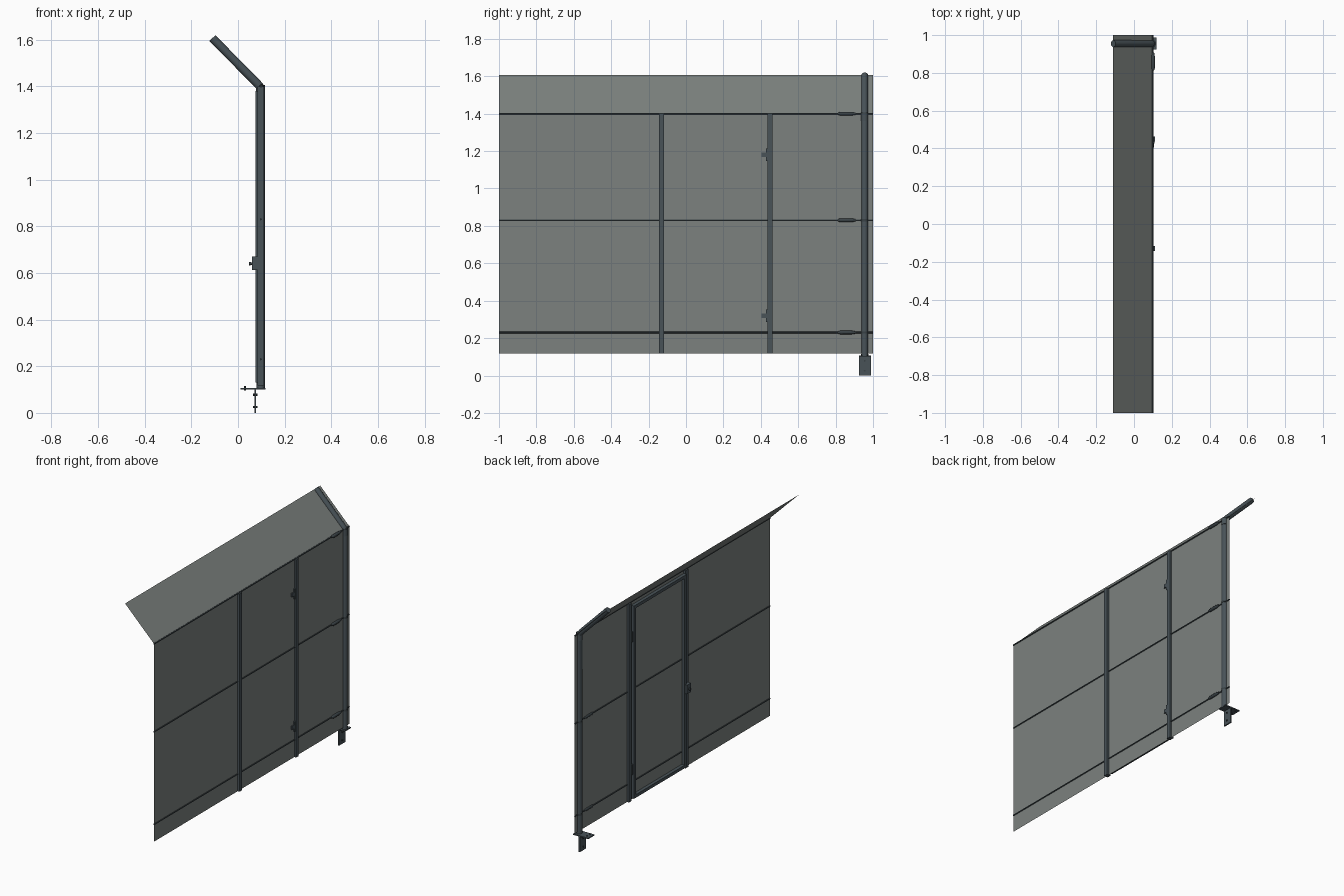
import bpy, bmesh, math
from mathutils import Vector

if "Cube" in bpy.data.objects:
    bpy.data.objects.remove(bpy.data.objects["Cube"])


def material(name, rgb):
    m = bpy.data.materials.new(name)
    m.diffuse_color = (*rgb, 1)
    m.use_nodes = True
    m.node_tree.nodes["Principled BSDF"].inputs["Base Color"].default_value = m.diffuse_color
    return m


PANEL = material("grey green mesh", (0.20, 0.22, 0.21))
STEEL = material("dark steel", (0.065, 0.085, 0.097))
WIRE = material("dark wire", (0.042, 0.055, 0.062))
PX = 0.098          # plane of the fence
POST_Y = 0.955


def add(name, bm, mat, smooth=False):
    me = bpy.data.meshes.new(name)
    bmesh.ops.recalc_face_normals(bm, faces=bm.faces)
    bm.to_mesh(me)
    bm.free()
    me.materials.append(mat)
    ob = bpy.data.objects.new(name, me)
    bpy.context.collection.objects.link(ob)
    if smooth:
        bpy.ops.object.select_all(action='DESELECT')
        ob.select_set(True)
        bpy.context.view_layer.objects.active = ob
        bpy.ops.object.shade_smooth_by_angle(angle=math.radians(40))
    return ob


def box(name, x, y, z, mat=STEEL):
    """Box from (min, max) pairs."""
    bm = bmesh.new()
    bmesh.ops.create_cube(bm, size=1)
    for v in bm.verts:
        v.co = Vector([(a + b) / 2 + c * (b - a)
                       for (a, b), c in zip((x, y, z), v.co)])
    return add(name, bm, mat)


def tube(name, path, r, mat=STEEL, sides=16):
    """Round bar swept along points; r is a radius or one radius per point."""
    pts = [Vector(p) for p in path]
    rad = r if isinstance(r, (list, tuple)) else [r] * len(pts)
    bm = bmesh.new()
    rings = []
    for i, p in enumerate(pts):
        a = (p - pts[max(i - 1, 0)]).normalized()
        b = (pts[min(i + 1, len(pts) - 1)] - p).normalized()
        t = (a + b).normalized()
        u = t.cross(Vector((0, 1, 0)) if abs(t.y) < 0.9 else Vector((1, 0, 0))).normalized()
        w = t.cross(u)
        rings.append([bm.verts.new(p + rad[i] * (u * math.cos(k) + w * math.sin(k)))
                      for k in (2 * math.pi * j / sides for j in range(sides))])
    for lo, hi in zip(rings, rings[1:]):
        for j in range(sides):
            n = (j + 1) % sides
            bm.faces.new((lo[j], lo[n], hi[n], hi[j]))
    bm.faces.new(rings[0])
    bm.faces.new(rings[-1])
    return add(name, bm, mat, True)


# Mesh sheet: upright fence with a leaning top strip
bm = bmesh.new()
profile = [(PX, 0.118), (PX, 1.40), (-0.11, 1.607)]
rows = [[bm.verts.new((x, y, z)) for y in (-1, 1)] for x, z in profile]
for a, b in zip(rows, rows[1:]):
    bm.faces.new((a[0], a[1], b[1], b[0]))
add("fence_sheet", bm, PANEL)

# Main post with its leaning arm and the collar at the bend
tube("main_post", [(PX - 0.001, POST_Y, 0.105), (PX - 0.001, POST_Y, 1.385),
                   (PX - 0.005, POST_Y, 1.40), (PX - 0.015, POST_Y, 1.412),
                   (-0.11, POST_Y, 1.607)], 0.018)
tube("post_collar", [(PX - 0.001, POST_Y, 1.36), (PX - 0.001, POST_Y, 1.40)], 0.0195)

# Ground bracket with bolts
box("base_plate", (0.01, 0.118), (0.925, 0.988), (0.1, 0.107))
box("ground_fin", (0.07, 0.078), (0.925, 0.988), (0, 0.1))
for z in (0.025, 0.078):
    tube("fin_bolt", [(0.065, POST_Y, z), (0.084, POST_Y, z)], 0.005, WIRE, 8)
for y in (0.94, 0.972):
    tube("plate_bolt", [(0.03, y, 0.096), (0.03, y, 0.115)], 0.004, WIRE, 8)

# Tension wires, turnbuckles and post clips
for z in (0.23, 0.83, 1.40):
    tube("tension_wire", [(PX, -1, z), (PX, 1, z)], 0.0045, WIRE, 8)
    tube("turnbuckle", [(0.101, 0.813, z), (0.101, 0.825, z), (0.101, 0.885, z),
                        (0.101, 0.907, z)], [0.006, 0.01, 0.01, 0.006], WIRE, 10)
    tube("wire_clip", [(PX - 0.001, POST_Y, z - 0.006), (PX - 0.001, POST_Y, z + 0.006)],
         0.0193, WIRE)

# Gate posts
for y in (-0.13, 0.45):
    box("gate_post", (0.084, 0.111), (y - 0.0135, y + 0.0135), (0.118, 1.40))

# Gate frame on the inner side
for y in (-0.104, 0.416):
    box("gate_stile", (0.075, 0.096), (y - 0.01, y + 0.01), (0.13, 1.38))
for z in (0.14, 1.37):
    box("gate_rail", (0.075, 0.096), (-0.094, 0.406), (z - 0.01, z + 0.01))

# Hinges between gate and post
for z in (0.32, 1.18):
    box("hinge_plate", (0.082, 0.108), (0.427, 0.438), (z - 0.033, z + 0.033))
    box("hinge_arm", (0.082, 0.106), (0.404, 0.428), (z - 0.012, z + 0.012))

# Gate latch with knob
box("latch_case", (0.061, 0.085), (-0.138, -0.098), (0.612, 0.67))
tube("latch_knob", [(0.047, -0.115, 0.64), (0.054, -0.115, 0.64), (0.062, -0.115, 0.64)],
     [0.007, 0.007, 0.004], WIRE, 10)
